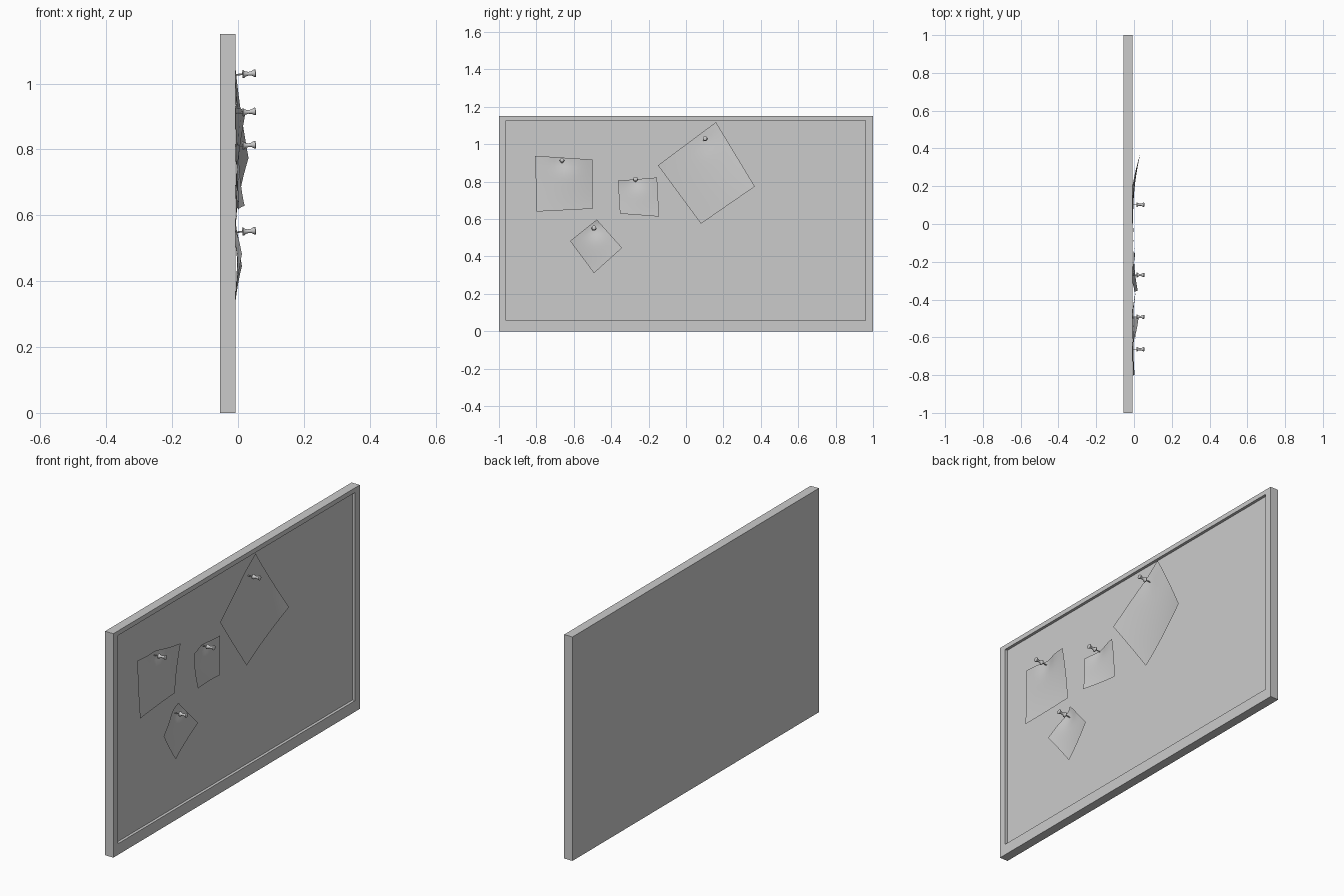
import bpy, bmesh, math
from mathutils import Matrix, Vector

if "Cube" in bpy.data.objects:
    bpy.data.objects.remove(bpy.data.objects["Cube"])

BACK, FRONT, FLOOR = -0.055, -0.008, -0.0225


def finish(bm, name, smooth=False):
    mesh = bpy.data.meshes.new(name)
    bm.to_mesh(mesh)
    bm.free()
    obj = bpy.data.objects.new(name, mesh)
    bpy.context.collection.objects.link(obj)
    if smooth:
        bpy.ops.object.select_all(action='DESELECT')
        obj.select_set(True)
        bpy.context.view_layer.objects.active = obj
        bpy.ops.object.shade_smooth_by_angle(angle=math.radians(40))
    return obj


# Board with a framed, recessed pinning surface
def board():
    bm = bmesh.new()
    bmesh.ops.create_cube(bm, size=1)
    for v in bm.verts:
        v.co = (FRONT if v.co.x > 0 else BACK, v.co.y * 2, (v.co.z + 0.5) * 1.15)
    bm.normal_update()
    face = max(bm.faces, key=lambda f: f.normal.x)
    bmesh.ops.inset_individual(bm, faces=[face], thickness=0.04)
    for v in face.verts:
        v.co.y = 0.961 if v.co.y > 0 else -0.963
        v.co.z = 1.126 if v.co.z > 0.5 else 0.057
    out = bmesh.ops.extrude_discrete_faces(bm, faces=[face])
    for v in out['faces'][0].verts:
        v.co.x = FLOOR
    finish(bm, "pin_board")


# Curled sheet: corners (x, y, z) clockwise from top left, held down at the pin
def paper(name, corners, pin, n=12):
    bm = bmesh.new()
    base = -0.013
    grid = []
    for i in range(n + 1):
        row = []
        for j in range(n + 1):
            u, v = j / n, i / n
            w = ((1 - u) * (1 - v), u * (1 - v), u * v, (1 - u) * v)
            y = sum(a * c[1] for a, c in zip(w, corners))
            z = sum(a * c[2] for a, c in zip(w, corners))
            x = base + sum(a ** 1.4 * (c[0] - base) for a, c in zip(w, corners))
            near = math.exp(-((y - pin[0]) ** 2 + (z - pin[1]) ** 2) / 0.003)
            x += (-0.015 - x) * near
            row.append(bm.verts.new((x, y, z)))
        grid.append(row)
    for i in range(n):
        for j in range(n):
            bm.faces.new((grid[i][j], grid[i + 1][j],
                          grid[i + 1][j + 1], grid[i][j + 1]))
    finish(bm, name, True)


# Push pin: lathed (distance, radius) profile, tilted slightly upwards
PIN = [(-0.025, 0.0), (-0.018, 0.0025), (0.013, 0.0025), (0.0135, 0.012),
       (0.017, 0.0125), (0.022, 0.008), (0.032, 0.0055), (0.042, 0.007),
       (0.048, 0.011), (0.053, 0.0115), (0.0545, 0.0095), (0.0545, 0.0)]


def push_pin(name, y, z, sides=20):
    bm = bmesh.new()
    vs = [bm.verts.new((x, 0, r)) for x, r in PIN]
    es = [bm.edges.new(p) for p in zip(vs, vs[1:])]
    bmesh.ops.spin(bm, geom=vs + es, cent=(0, 0, 0), axis=(1, 0, 0),
                   angle=math.tau, steps=sides)
    bmesh.ops.remove_doubles(bm, verts=bm.verts, dist=1e-5)
    bmesh.ops.recalc_face_normals(bm, faces=bm.faces)
    bm.transform(Matrix.Translation((0, y, z - 0.003))
                 @ Matrix.Rotation(math.radians(-5), 4, 'Y'))
    finish(bm, name, True)


# Notes: corners and pin position (y, z)
NOTES = {
    "left_note": ([(-0.006, -0.807, 0.938), (0.024, -0.50, 0.918),
                   (-0.008, -0.50, 0.655), (0.003, -0.798, 0.64)], (-0.663, 0.914)),
    "small_note": ([(0.005, -0.364, 0.805), (0.007, -0.155, 0.822),
                    (0.0, -0.144, 0.613), (0.02, -0.353, 0.629)], (-0.27, 0.813)),
    "low_note": ([(0.007, -0.477, 0.597), (0.012, -0.342, 0.446),
                  (-0.009, -0.492, 0.311), (0.012, -0.62, 0.483)], (-0.492, 0.552)),
    "large_note": ([(-0.012, 0.16, 1.118), (0.032, 0.368, 0.774),
                    (-0.006, 0.08, 0.575), (0.003, -0.15, 0.887)], (0.102, 1.03)),
}

board()
for name, (corners, pin) in NOTES.items():
    paper(name, corners, pin)
    push_pin(name + "_pin", *pin)
